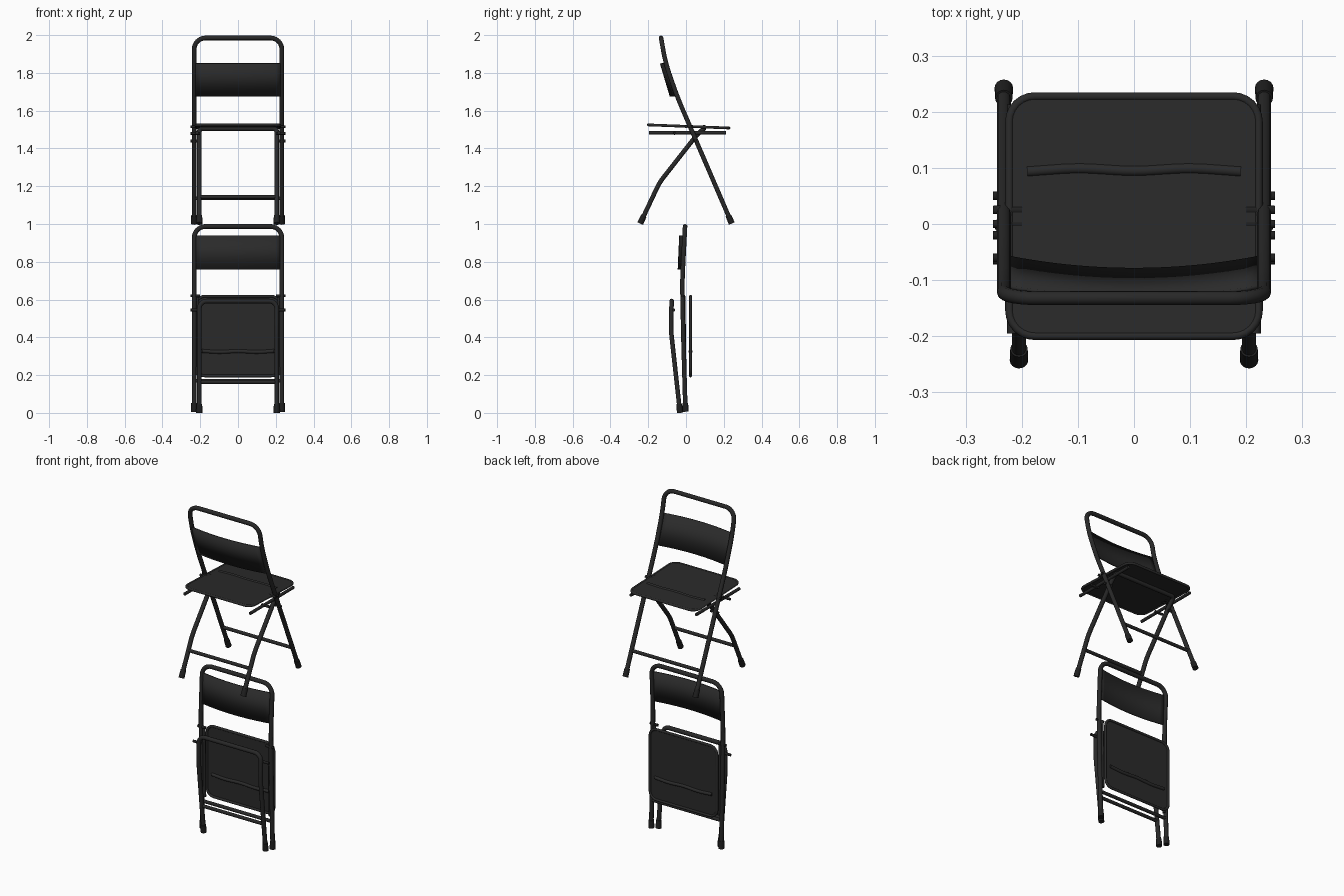
import bpy, bmesh, math
from mathutils import Vector, Matrix

if "Cube" in bpy.data.objects:
    bpy.data.objects.remove(bpy.data.objects["Cube"])


def material(name, v):
    m = bpy.data.materials.new(name)
    m.diffuse_color = (v, v, v, 1)
    m.use_nodes = True
    m.node_tree.nodes["Principled BSDF"].inputs["Base Color"].default_value = m.diffuse_color
    return m


FRAME = material("dark frame grey", 0.021)
PANEL = material("dark panel grey", 0.023)
RUBBER = material("black rubber", 0.014)


def finish(ob, mat):
    ob.data.materials.clear()
    ob.data.materials.append(mat)
    bpy.ops.object.select_all(action='DESELECT')
    bpy.context.view_layer.objects.active = ob
    ob.select_set(True)
    bpy.ops.object.shade_smooth_by_angle(angle=math.radians(40))
    return ob


def mesh_object(name, bm, mat):
    bmesh.ops.recalc_face_normals(bm, faces=bm.faces)
    me = bpy.data.meshes.new(name)
    bm.to_mesh(me)
    bm.free()
    ob = bpy.data.objects.new(name, me)
    bpy.context.collection.objects.link(ob)
    return finish(ob, mat)


def fillet(pts, rad, closed=False, steps=6):
    """Round the corners of a path."""
    pts = [Vector(p) for p in pts]
    out, n = [], len(pts)
    for i, p in enumerate(pts):
        if not closed and i in (0, n - 1):
            out.append(p)
            continue
        a, b = pts[i - 1] - p, pts[(i + 1) % n] - p
        d = min(rad, a.length * 0.45, b.length * 0.45)
        a, b = p + a.normalized() * d, p + b.normalized() * d
        # weight the curve towards the corner so it is close to circular
        for k in range(steps + 1):
            t = k / steps
            w = 1.41 * t * (1 - t)
            s = (1 - t) ** 2 + w + t * t
            out.append((a * (1 - t) ** 2 + p * w + b * t * t) / s)
    return out


def tube(name, pts, r, mat=FRAME, rad=0.05, closed=False):
    cu = bpy.data.curves.new(name, 'CURVE')
    cu.dimensions = '3D'
    cu.bevel_depth, cu.bevel_resolution, cu.use_fill_caps = r, 3, True
    path = fillet(pts, rad, closed)
    sp = cu.splines.new('POLY')
    sp.points.add(len(path) - 1)
    for q, p in zip(sp.points, path):
        q.co = (*p, 1)
    sp.use_cyclic_u = closed
    ob = bpy.data.objects.new(name, cu)
    bpy.context.collection.objects.link(ob)
    bpy.ops.object.select_all(action='DESELECT')
    bpy.context.view_layer.objects.active = ob
    ob.select_set(True)
    bpy.ops.object.convert(target='MESH')
    return finish(bpy.context.view_layer.objects.active, mat)


def cylinder(name, a, b, r, mat):
    a, b = Vector(a), Vector(b)
    rot = Vector((0, 0, 1)).rotation_difference(b - a).to_matrix().to_4x4()
    bm = bmesh.new()
    bmesh.ops.create_cone(bm, cap_ends=True, segments=16, radius1=r, radius2=r * 0.94,
                          depth=(b - a).length,
                          matrix=Matrix.Translation((a + b) / 2) @ rot)
    return mesh_object(name, bm, mat)


def leg_loop(name, profile, x, rad):
    """Bent side profile (y, z) from foot to top, joined across the top."""
    left = [(-x, y, z) for y, z in profile]
    tube(name, left + [(-p[0], p[1], p[2]) for p in reversed(left)], 0.0125, rad=rad)
    foot = Vector((0, *profile[0]))
    d = (Vector((0, *profile[1])) - foot).normalized()
    for s in (-1, 1):
        c = foot + Vector((s * x, 0, 0))
        cylinder(name + "_foot", c - d * 0.006, c + d * 0.04, 0.0165, RUBBER)


def backrest(name, top, bottom, sag):
    """Curved sheet between the uprights; top and bottom are (y, z)."""
    bm = bmesh.new()
    n, rows = 16, []
    for y, z in (top, bottom):
        xs = [-0.225 + 0.45 * i / n for i in range(n + 1)]
        rows.append([bm.verts.new((x, y - sag * (1 - (x / 0.225) ** 2), z)) for x in xs])
    for i in range(n):
        bm.faces.new((rows[0][i], rows[0][i + 1], rows[1][i + 1], rows[1][i]))
    ob = mesh_object(name, bm, PANEL)
    mod = ob.modifiers.new("thickness", 'SOLIDIFY')
    mod.thickness, mod.offset = 0.008, 0


def seat(name, back, front, up):
    """Rounded sheet with a rolled rim; back and front are (y, z) ends."""
    b, f, up = Vector((0, *back)), Vector((0, *front)), Vector((0, *up))
    half = (f - b) / 2
    mid = (f + b) / 2

    def at(x, t, w=0):
        return mid + Vector((x, 0, 0)) + half * t + up * w

    corners = [at(-0.222, -0.965), at(0.222, -0.965), at(0.222, 0.965), at(-0.222, 0.965)]
    tube(name + "_rim", corners, 0.0075, PANEL, rad=0.045, closed=True)
    bm = bmesh.new()
    face = bm.faces.new([bm.verts.new(p - up * 0.003) for p in fillet(corners, 0.045, True)])
    ext = bmesh.ops.extrude_face_region(bm, geom=[face])
    bmesh.ops.translate(bm, vec=up * 0.008,
                        verts=[v for v in ext["geom"] if isinstance(v, bmesh.types.BMVert)])
    mesh_object(name, bm, PANEL)
    # shallow pressed ridge across the sheet
    ridge = [at(-0.19, 0.36), at(-0.1, 0.39), at(0, 0.36), at(0.1, 0.39), at(0.19, 0.36)]
    tube(name + "_ridge", ridge, 0.010, PANEL, rad=0.03)


def crossbar(name, x, y, z):
    tube(name, [(-x, y, z), (x, y, z)], 0.010)


def rails(name, a, b):
    for s in (-1, 1):
        tube(name, [(s * 0.217, *a), (s * 0.217, *b)], 0.009)


def rivets(name, places):
    for s in (-1, 1):
        for y, z in places:
            cylinder(name, (s * 0.2, y, z), (s * 0.251, y, z), 0.008, RUBBER)


# Open chair, upper
leg_loop("open_back_frame",
         [(0.24, 1.008), (-0.045, 1.67), (-0.108, 1.85), (-0.132, 1.985)], 0.232, 0.06)
leg_loop("open_front_legs",
         [(-0.24, 1.008), (-0.14, 1.22), (0.06, 1.475), (0.095, 1.505)], 0.205, 0.03)
backrest("open_backrest", (-0.112, 1.85), (-0.06, 1.675), 0.022)
seat("open_seat", (-0.207, 1.525), (0.235, 1.508), (0, 1))
rails("open_seat_rail", (-0.195, 1.483), (0.213, 1.483))
crossbar("open_front_crossbar", 0.205, -0.177, 1.143)
crossbar("open_rear_crossbar", 0.232, 0.184, 1.137)
rivets("open_rivet", [(0.025, 1.515), (0.05, 1.44), (-0.0, 1.515), (-0.06, 1.48)])

# Folded chair, lower
leg_loop("folded_back_frame",
         [(-0.003, 0.012), (-0.014, 0.40), (-0.02, 0.70), (-0.005, 0.987)], 0.232, 0.06)
leg_loop("folded_front_legs",
         [(-0.032, 0.006), (-0.06, 0.26), (-0.08, 0.44), (-0.076, 0.592)], 0.205, 0.04)
backrest("folded_backrest", (-0.010, 0.94), (-0.018, 0.76), 0.022)
seat("folded_seat", (0.024, 0.625), (0.024, 0.188), (0, 1, 0)[:2])
rails("folded_seat_rail", (-0.012, 0.62), (-0.006, 0.20))
crossbar("folded_front_crossbar", 0.205, -0.048, 0.163)
crossbar("folded_rear_crossbar", 0.232, -0.007, 0.17)
rivets("folded_rivet", [(-0.02, 0.62), (-0.065, 0.545)])
